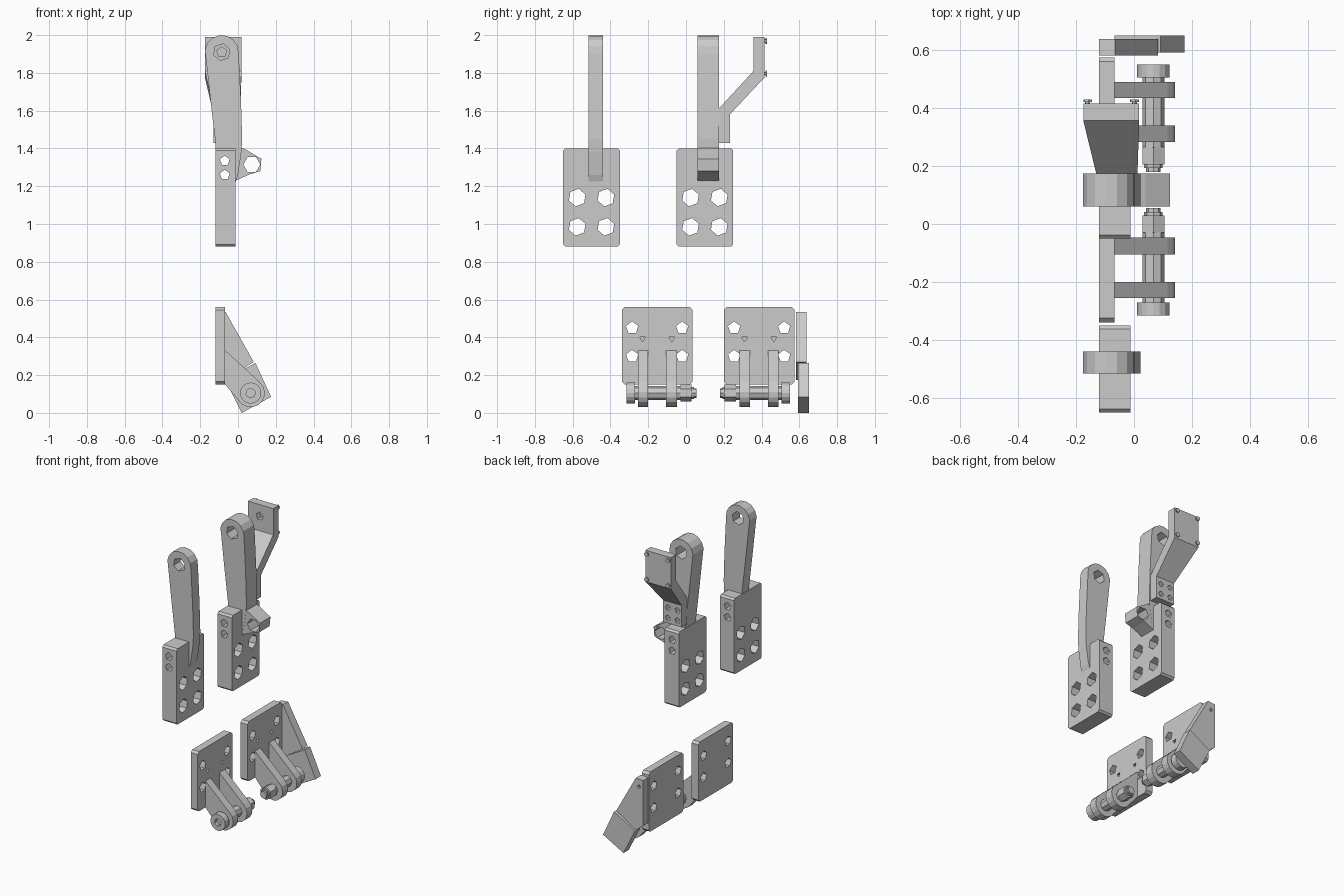
import bpy, bmesh, math

if "Cube" in bpy.data.objects:
    bpy.data.objects.remove(bpy.data.objects["Cube"])


def ring(u, v, r, n, a0=0.0, a1=None):
    """Points of a full polygon, or of an arc when a1 is given (degrees)."""
    if a1 is None:
        return [(u + r * math.cos(math.radians(a0 + 360 * i / n)),
                 v + r * math.sin(math.radians(a0 + 360 * i / n))) for i in range(n)]
    return [(u + r * math.cos(math.radians(a0 + (a1 - a0) * i / n)),
             v + r * math.sin(math.radians(a0 + (a1 - a0) * i / n))) for i in range(n + 1)]


def rect(u0, u1, v0, v1, c=0.0):
    """Rectangle with chamfered corners."""
    if c == 0:
        return [(u0, v0), (u1, v0), (u1, v1), (u0, v1)]
    return [(u0 + c, v0), (u1 - c, v0), (u1, v0 + c), (u1, v1 - c),
            (u1 - c, v1), (u0 + c, v1), (u0, v1 - c), (u0, v0 + c)]


def add_prism(bm, pts, axis, a, b):
    def place(p, d):
        return (d, p[0], p[1]) if axis == 'x' else (p[0], d, p[1])
    lo = [bm.verts.new(place(p, a)) for p in pts]
    hi = [bm.verts.new(place(p, b)) for p in pts]
    n = len(pts)
    faces = [bm.faces.new(lo), bm.faces.new(hi)]
    faces += [bm.faces.new((lo[i], lo[(i + 1) % n], hi[(i + 1) % n], hi[i])) for i in range(n)]
    bmesh.ops.recalc_face_normals(bm, faces=faces)


def build(name, prisms):
    bm = bmesh.new()
    for p in prisms:
        add_prism(bm, *p)
    me = bpy.data.meshes.new(name)
    bm.to_mesh(me)
    bm.free()
    ob = bpy.data.objects.new(name, me)
    bpy.context.collection.objects.link(ob)
    return ob


def boolean(ob, prisms, op='DIFFERENCE'):
    tool = build("cutter", prisms)
    tool.hide_render = True
    m = ob.modifiers.new("bool", 'BOOLEAN')
    m.operation, m.solver, m.object = op, 'EXACT', tool
    bpy.context.view_layer.objects.active = ob
    bpy.ops.object.modifier_apply(modifier=m.name)
    bpy.data.objects.remove(tool)


def hole(axis, u, v, r, n, a, b, turn=20):
    return (ring(u, v, r, n, turn), axis, a, b)


# Upper lever blocks and arms
for tag, y0, ya, yb in (("front", -0.65, -0.515, -0.44), ("rear", -0.05, 0.06, 0.175)):
    yc = y0 + 0.15
    side = [hole('y', -0.07, z, 0.027, 5, y0 - 0.1, y0 + 0.4) for z in (1.335, 1.26)]
    block = build(tag + "_lever_block", [(rect(y0, y0 + 0.3, 0.88, 1.40, 0.012), 'x', -0.12, -0.012)])
    boolean(block, [hole('x', yc + s * 0.076, z, 0.047, 6, -0.3, 0.2)
                    for s in (-1, 1) for z in (0.985, 1.14)] + side)

    arm_profile = [(-0.118, 1.23), (-0.012, 1.225), (0.0, 1.26), (0.018, 1.38), (0.022, 1.45), (0.016, 1.65)]
    arm_profile += ring(-0.086, 1.91, 0.09, 8, -5, 200)
    arm_profile += [(-0.145, 1.65), (-0.118, 1.42)]
    arm = build(tag + "_lever_arm", [(arm_profile, 'y', ya, yb)])
    if tag == "rear":
        lug = [(-0.03, 1.22), (0.0, 1.235), (0.06, 1.262), (0.118, 1.28),
               (0.124, 1.345), (0.04, 1.395), (-0.03, 1.42)]
        boolean(arm, [(lug, 'y', ya + 0.0005, yb - 0.0005)], 'UNION')
        side.append(hole('y', 0.073, 1.315, 0.045, 6, ya - 0.1, yb + 0.1, 0))
    boolean(arm, side + [hole('y', -0.086, 1.91, 0.045, 6, ya - 0.1, yb + 0.1)])

# Cranked pad bracket, widening towards the top
bracket = build("pad_bracket", [([(0.173, 1.43), (0.232, 1.43), (0.232, 1.58), (0.415, 1.775), (0.415, 1.99),
                                 (0.357, 1.99), (0.357, 1.81), (0.173, 1.61)], 'x', -0.13, 0.016)])
for v in bracket.data.vertices:
    if v.co.z > 1.7:
        v.co.x = -0.175 if v.co.x < -0.05 else 0.018
    elif v.co.x > 0:
        v.co.x = 0.012
boolean(bracket, [hole('y', x, z, 0.02, 5, 0.19, 0.26) for x in (-0.098, -0.025) for z in (1.467, 1.537)]
        + [hole('y', -0.086, 1.91, 0.028, 5, 0.3, 0.395)])
build("pad_screws", [hole('y', x, z, r, 6, a, b) for x in (-0.16, 0.002) for z in (1.797, 1.97)
                     for r, a, b in ((0.009, 0.41, 0.424), (0.016, 0.421, 0.43))])

# Lower hinge brackets, the second one mirrored along y
PX, PZ = 0.067, 0.105
for tag, y0, s in (("front", -0.34, 1), ("rear", 0.575, -1)):
    def span(a, b):
        return sorted((y0 + s * a, y0 + s * b))

    # Mounting plate
    plate = build(tag + "_hinge_plate", [(rect(*span(0, 0.375), 0.15, 0.56, 0.015), 'x', -0.12, -0.068)])
    boolean(plate, [hole('x', y0 + s * d, z, 0.034, 5, -0.2, 0) for d in (0.055, 0.32) for z in (0.30, 0.45)]
            + [hole('x', y0 + s * d, 0.392, 0.017, 3, -0.09, 0, -90) for d in (0.11, 0.265)])

    # Pair of hinge ribs
    rib = [(-0.072, 0.335)] + ring(PX, PZ, 0.075, 8, 50, -130) + [(-0.072, 0.155)]
    build(tag + "_hinge_ribs", [(rib, 'y', *span(0.085, 0.14)), (rib, 'y', *span(0.235, 0.293))])

    # Hinge pin with head, spacer, nut and threaded end
    build(tag + "_hinge_pin_shaft", [
        (ring(PX, PZ, 0.038, 8), 'y', *span(0.05, 0.32)),
        (ring(PX, PZ, 0.044, 6, 30), 'y', *span(0.31, 0.37)),
        (ring(PX, PZ, 0.032, 8), 'y', *span(0.37, 0.382)),
        (ring(PX, PZ, 0.025, 8), 'y', *span(0.382, 0.395))])
    head = build(tag + "_hinge_pin_head", [(ring(PX, PZ, 0.056, 16), 'y', *span(0.025, 0.07))])
    boolean(head, [hole('y', PX, PZ, 0.026, 6, *span(0, 0.05))])

# Angled side foot: tapered upper plate and stepped lower pad
foot = build("side_foot_plate", [([(-0.12, 0.53), (-0.066, 0.535), (0.083, 0.27), (-0.065, 0.175),
                                   (-0.12, 0.22)], 'y', 0.582, 0.638)])
boolean(foot, [hole('y', -0.09, 0.48, 0.012, 5, 0.61, 0.7)])
build("side_foot_pad", [([(0.092, 0.265), (0.175, 0.085), (0.02, 0.0), (-0.068, 0.175)], 'y', 0.592, 0.65)])
